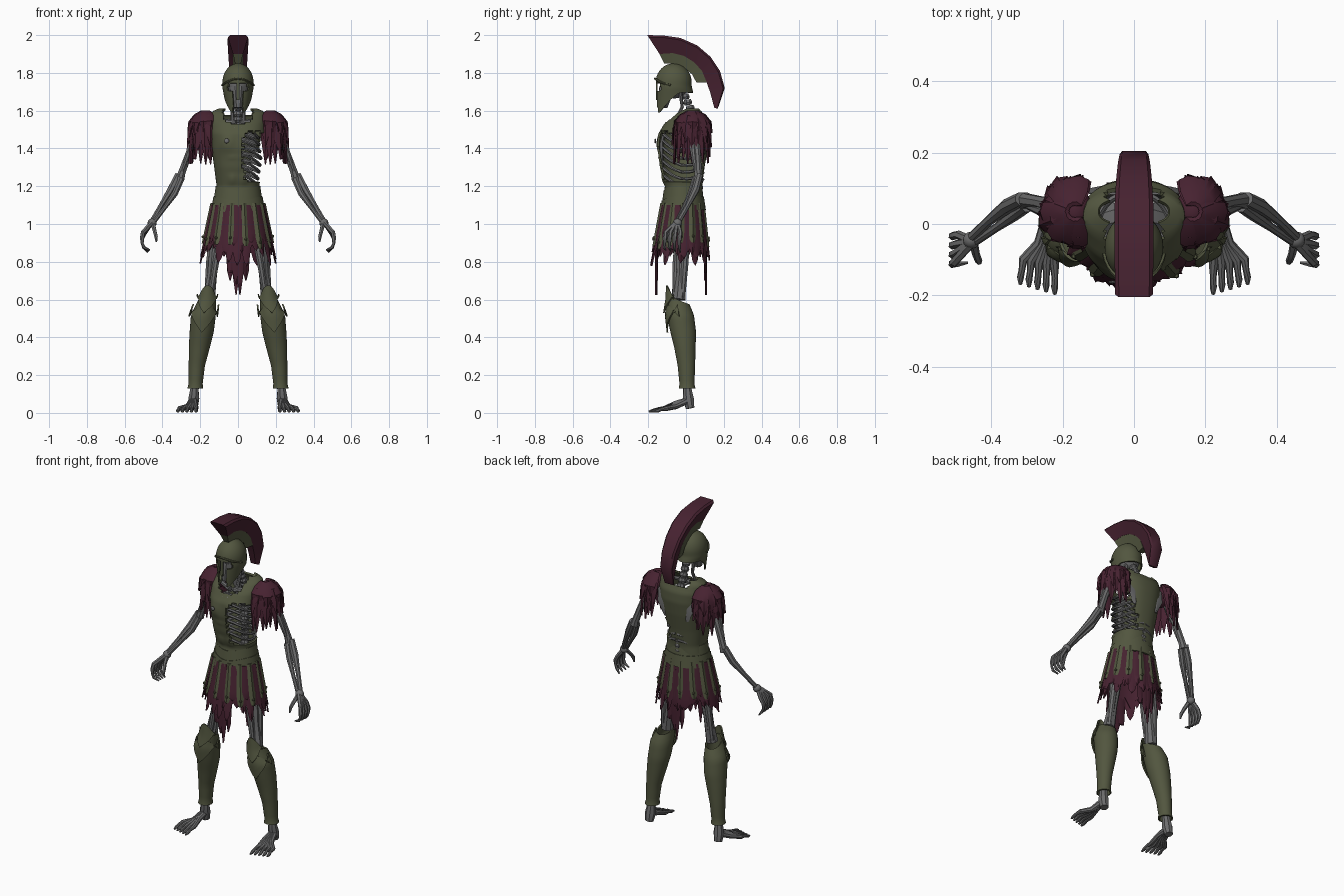
import bpy, bmesh, math, random
from mathutils import Vector as V

random.seed(4)
R = random.uniform
TAU = 2 * math.pi


def material(name, col):
    m = bpy.data.materials.new(name)
    m.diffuse_color = (*col, 1)
    return m


BRONZE = material("aged_bronze", (0.085, 0.093, 0.050))
CLOTH = material("burgundy_cloth", (0.062, 0.016, 0.030))
BONE = material("grey_bone", (0.150, 0.150, 0.152))


def finish(bm, name, mat, solid=0, mirror=False, angle=35):
    """Turn a bmesh into an object, with optional thickness and mirroring."""
    if not solid:
        bmesh.ops.recalc_face_normals(bm, faces=bm.faces)
    me = bpy.data.meshes.new(name)
    bm.to_mesh(me)
    bm.free()
    ob = bpy.data.objects.new(name, me)
    bpy.context.collection.objects.link(ob)
    me.materials.append(mat)
    bpy.ops.object.select_all(action='DESELECT')
    ob.select_set(True)
    bpy.context.view_layer.objects.active = ob
    if solid:
        s = ob.modifiers.new("thickness", 'SOLIDIFY')
        s.thickness, s.offset = solid, -1
        bpy.ops.object.modifier_apply(modifier=s.name)
    bpy.ops.object.shade_smooth_by_angle(angle=math.radians(angle))
    if mirror:
        ob.modifiers.new("mirror", 'MIRROR').use_mirror_merge = False
    return ob


def table(rows, z):
    """Linear interpolation in rows sorted by their first value."""
    if z <= rows[0][0]:
        return rows[0][1:]
    for a, b in zip(rows, rows[1:]):
        if z <= b[0]:
            t = (z - a[0]) / (b[0] - a[0])
            return [p + (q - p) * t for p, q in zip(a[1:], b[1:])]
    return rows[-1][1:]


def shell(bm, f, nu, nv, keep=None, a0=0, a1=TAU):
    """Sheet f(angle, t): angle 0 faces the front, t runs upwards."""
    closed = a1 - a0 > 6.28
    cols = nu if closed else nu + 1
    g = [[bm.verts.new(f(a0 + (a1 - a0) * i / nu, j / nv)) for j in range(nv + 1)] for i in range(cols)]
    for i in range(nu):
        p, q = g[i], g[(i + 1) % cols]
        for j in range(nv):
            quad = (p[j], q[j], q[j + 1], p[j + 1])
            if keep is None or keep(sum((v.co for v in quad), V()) / 4):
                bm.faces.new(quad)
    bmesh.ops.delete(bm, geom=[v for v in bm.verts if not v.link_faces], context='VERTS')


def skin(bm, rings):
    rings = [[bm.verts.new(c) for c in r] for r in rings]
    n = len(rings[0])
    for a, b in zip(rings, rings[1:]):
        for i in range(n):
            bm.faces.new((a[i], a[(i + 1) % n], b[(i + 1) % n], b[i]))
    bm.faces.new(rings[0])
    bm.faces.new(rings[-1])


def tube(bm, pts, n=8):
    """Bone through points (x, y, z, radius)."""
    P = [V(p[:3]) for p in pts]
    rings = []
    for i, c in enumerate(P):
        t = (P[min(i + 1, len(P) - 1)] - P[max(i - 1, 0)]).normalized()
        u = t.cross(V((0.31, 0.9, 0.2))).normalized()
        w = t.cross(u)
        rings.append([c + (u * math.cos(TAU * k / n) + w * math.sin(TAU * k / n)) * pts[i][3] for k in range(n)])
    skin(bm, rings)


def strip(bm, pts, widths, side, out, th=0.008):
    """Hanging strap through points, with half widths."""
    s, o = V(side) , V(out) * th
    skin(bm, [[V(p) - s * w, V(p) + o, V(p) + s * w, V(p) - o * 0.5] for p, w in zip(pts, widths)])


def ball(bm, c, r, sc=(1, 1, 1), n=12):
    v = bmesh.ops.create_uvsphere(bm, u_segments=n, v_segments=n * 2 // 3, radius=r)["verts"]
    for p in v:
        p.co = V(c) + V(a * b for a, b in zip(p.co, sc))


# helmet: dome with pointed cheek guards and a cut face opening
def helmet_pt(a, t):
    front = max(0, min(1, (math.cos(a) + 0.35) / 1.15))
    low = 1.695 - 0.105 * front ** 1.3
    z = low + (1.85 - low) * (1 - (1 - t) ** 1.6)
    k = math.sqrt(max(0.0004, 1 - ((z - 1.75) / 0.1003) ** 2)) if z > 1.75 else 1
    rx = 0.082 * k * (1 - max(0, 1.72 - z) * 2.2)
    flare = max(0, 1.73 - z) * 0.25 * max(0, -math.cos(a))
    return V((rx * math.sin(a), -0.065 - (0.095 * k + flare) * math.cos(a), z))


def helmet_keep(c):
    x = abs(c.x)
    eye = 0.011 < x < 0.055 and 1.705 < c.z < 1.745
    mouth = x < 0.027 and c.z < 1.71 and not (x < 0.010 and c.z > 1.655)
    return c.y > -0.08 or not (eye or mouth)


bm = bmesh.new()
shell(bm, helmet_pt, 64, 30, helmet_keep)
finish(bm, "helmet", BRONZE, 0.008)

# brow ridge
bm = bmesh.new()
tube(bm, [(0.085 * math.sin(a), -0.065 - 0.099 * math.cos(a), 1.752 + 0.018 * math.cos(a * 2), 0.006)
          for a in [i * 0.2 - 1.4 for i in range(15)]], 6)
finish(bm, "helmet_brow", BRONZE)

# crest plume and its holder: (outer y, z, inner y, z, half width)
arc = [(-0.205, 2.0, -0.14, 1.90, 0.053), (-0.12, 1.998, -0.07, 1.905, 0.054), (-0.03, 1.985, -0.01, 1.89, 0.055),
       (0.06, 1.945, 0.045, 1.855, 0.054), (0.13, 1.885, 0.085, 1.81, 0.050), (0.18, 1.81, 0.11, 1.75, 0.045),
       (0.205, 1.72, 0.13, 1.69, 0.040), (0.168, 1.61, 0.15, 1.615, 0.030)]
bm = bmesh.new()
rings, hold = [], []
for oy, oz, iy, iz, w in arc:
    o, i = V((0, oy, oz)), V((0, iy, iz))
    m, X = o.lerp(i, 0.12), V((w, 0, 0))
    rings.append([i - X * 0.5, m - X, o - X * 0.8, o + X * 0.8, m + X, i + X * 0.5])
    d = (V((0, -0.065, 1.75)) - i).normalized() * 0.055
    X = V((0.026, 0, 0))
    hold.append([i - X, i + d - X * 0.6, i + d + X * 0.6, i + X])
skin(bm, rings)
finish(bm, "crest_plume", CLOTH)
bm = bmesh.new()
skin(bm, hold[:6])
finish(bm, "crest_holder", BRONZE)

# skull, jaw, neck and spine
bm = bmesh.new()
ball(bm, (0, -0.06, 1.745), 0.07, (0.95, 1.12, 1.15), 16)
tube(bm, [(0, -0.10, 1.72, 0.045), (0, -0.115, 1.66, 0.034), (0, -0.12, 1.615, 0.022)])
finish(bm, "skull", BONE)
bm = bmesh.new()
for k in range(20):
    z = 1.12 + k * 0.03
    y = 0.07 - max(0, z - 1.5) * 0.45
    tube(bm, [(0, y, z, 0.019), (0, y - 0.002, z + 0.013, 0.025), (0, y - 0.004, z + 0.029, 0.019)])
for s in (-1, 1):
    tube(bm, [(s * 0.035, -0.03, 1.70, 0.011), (s * 0.03, -0.02, 1.62, 0.009), (s * 0.03, -0.06, 1.53, 0.012)])
finish(bm, "spine", BONE)

# rib cage, breastbone and collar bones
bm = bmesh.new()
for k in range(8):
    z, rx = 1.50 - k * 0.036, 0.122 - abs(k - 3) * 0.005
    tube(bm, [(rx * math.sin(a), -0.015 - 0.105 * math.cos(a), z - 0.045 * math.sin(a) ** 2 + 0.012 * math.cos(a),
               0.0085) for a in [0.12 + i * 0.27 for i in range(12)]], 6)
tube(bm, [(0.012, -0.06, 1.535, 0.016), (0.10, -0.03, 1.55, 0.011), (0.17, 0.03, 1.545, 0.016)])
strip(bm, [(0.08, 0.085, 1.53), (0.085, 0.1, 1.45), (0.075, 0.095, 1.37)], [0.05, 0.04, 0.01], (1, 0, 0), (0, 1, 0))
finish(bm, "ribs", BONE, mirror=True)
bm = bmesh.new()
strip(bm, [(0, -0.10, 1.53), (0, -0.125, 1.43), (0, -0.125, 1.30)], [0.028, 0.018, 0.012], (1, 0, 0), (0, -1, 0), 0.012)
finish(bm, "breastbone", BONE)

# cuirass, broken open on one side: (z, half width, front y, back y)
body = [(1.14, 0.122, -0.118, 0.085), (1.20, 0.113, -0.112, 0.085), (1.30, 0.126, -0.138, 0.098),
        (1.40, 0.140, -0.150, 0.116), (1.48, 0.148, -0.145, 0.126), (1.54, 0.150, -0.110, 0.122),
        (1.595, 0.140, -0.045, 0.095), (1.612, 0.100, -0.005, 0.075)]


def cuirass_pt(a, t):
    z = 1.14 + 0.472 * t
    rx, yf, yb = table(body, z)
    s, c = math.sin(a), math.cos(a)
    p = V((rx * math.copysign(abs(s) ** 0.85, s), (yf + yb) / 2 - (yb - yf) / 2 * math.copysign(abs(c) ** 0.85, c), z))
    if c > 0:  # chest and belly muscles
        p.y -= 0.014 * math.exp(-((abs(p.x) - 0.06) / 0.04) ** 2 - ((z - 1.43) / 0.045) ** 2)
        p.y -= 0.008 * math.exp(-((abs(p.x) - 0.03) / 0.022) ** 2) * max(0, math.sin((z - 1.2) * 45)) * (z < 1.36)
    return p


def cuirass_keep(c):
    x, y, z = c
    n = 0.009 * math.sin(z * 95) + 0.006 * math.sin(z * 210 + 1)
    neck = abs(x) < 0.08 and z > (1.525 + 6 * x * x if y < 0.03 else 1.575)
    arm = abs(x) > 0.11 and 1.40 < z < 1.56 and abs(y - 0.02) < 0.055
    front = y <= 0 and x > 0.022 + n + max(0, 1.28 - z) * 0.6 and 1.225 < z < 1.49 + 0.008 * math.sin(x * 130)
    back = y > 0 and x > 0.05 + n + max(0, z - 1.30) * 0.45 and 1.22 < z < 1.44
    return not (neck or arm or front or back)


bm = bmesh.new()
shell(bm, cuirass_pt, 64, 40, cuirass_keep)
finish(bm, "cuirass", BRONZE, 0.012)
bm = bmesh.new()
ball(bm, (-0.06, -0.163, 1.44), 0.013, (1, 0.35, 1))
finish(bm, "chest_stud", BONE)

# waist belt in two flared bands
bm = bmesh.new()
for z0, z1, r0, r1 in ((1.125, 1.20, 0.129, 0.118), (1.075, 1.145, 0.142, 0.130)):
    def belt_pt(a, t):
        r = r0 + (r1 - r0) * t
        dip = 0.022 * math.cos(a) ** 4 * (math.cos(a) > 0)
        return V((r * math.sin(a), -0.017 - r * 0.86 * math.cos(a), z0 + (z1 - z0) * t - dip))
    shell(bm, belt_pt, 48, 3)
finish(bm, "belt", BRONZE, 0.010)


# skirt: ragged cloth, bronze-coloured straps with studs, long torn panels
def skirt_pt(a, z, off=0):
    t = (1.12 - z) / 0.30
    rx, ry = 0.125 + 0.065 * t + off, 0.100 + 0.045 * t + off
    return V((rx * math.sin(a), -0.018 - 0.012 * t - ry * math.cos(a), z))


def hang(bm, a, z0, z1, w, off, th, tip=0.1):
    zs = [z0 + (z1 - z0) * k for k in (0, 0.35, 0.75, 0.92, 1)]
    strip(bm, [skirt_pt(a, z, off) for z in zs], [w * 0.7, w * 0.9, w, w * (0.6 + tip * 0.4), w * tip],
          (math.cos(a), math.sin(a), 0), (math.sin(a), -math.cos(a), 0), th)


bm = bmesh.new()
shell(bm, lambda a, t: skirt_pt(a, 0.89 + 0.22 * t + 0.03 * math.sin(a * 14) * (1 - t)), 56, 4)
finish(bm, "skirt_lining", CLOTH, 0.006)
bm = bmesh.new()
for layer in range(2):
    for k in range(24):
        a = TAU * (k + layer * 0.5 + R(-0.15, 0.15)) / 24
        hang(bm, a, 1.10, R(0.77, 0.88) + layer * 0.03, R(0.020, 0.030), 0.002 + 0.006 * layer, 0.006, 0.05)
for a0 in (0, math.pi):
    for da, z, w in ((-0.22, 0.74, 0.026), (-0.05, 0.68, 0.034), (0.06, 0.625, 0.030), (0.25, 0.70, 0.022)):
        zs = (1.05, 0.92, 0.85, 0.75, z)
        pts = [skirt_pt(a0 + da, max(q, 0.92), 0) for q in zs]
        for p, q in zip(pts, zs):
            p.z = min(q, max(q, z + 0.02)) if q != z else z
        strip(bm, pts[:3] + pts[3 if z < 0.74 else 4:], [w, w, w, w * 0.7, 0.003][:5 if z < 0.74 else 4],
              (1, 0, 0), (0, -1 if a0 == 0 else 1, 0), 0.008)
finish(bm, "skirt_rags", CLOTH)
bm = bmesh.new()
for k in range(14):
    a = TAU * (k + 0.5) / 14
    z = 0.885 + R(-0.02, 0.02)
    hang(bm, a, 1.11, z, 0.021, 0.010, 0.009, 0.5)
    ball(bm, skirt_pt(a, z + 0.035, 0.019), 0.008, n=8)
finish(bm, "skirt_straps", BRONZE)

# ragged shoulder capes in overlapping layers
bm = bmesh.new()
c = V((0.165, 0.035, 1.565))
ball(bm, c + V((0, 0, -0.035)), 0.062, (0.85, 1.05, 1.0))
for layer, (n, reach, drop) in enumerate(((13, 0.085, 0.22), (11, 0.095, 0.15), (9, 0.088, 0.09))):
    for k in range(n):
        a = -1.75 + 3.5 * (k + R(-0.2, 0.2)) / (n - 1)
        d, r, h = V((math.cos(a), math.sin(a), 0)), reach * R(0.9, 1.1), drop * R(0.75, 1.15)
        up = 0.006 * layer
        strip(bm, [c + d * 0.02 + V((0, 0, 0.022 + up)), c + d * r * 0.65 + V((0, 0, up)),
                   c + d * r * 0.98 + V((0, 0, up - h * 0.45)), c + d * r * 1.04 + V((0, 0, -h))],
              [0.016, 0.027, 0.026, 0.003], (-d.y, d.x, 0), d + V((0, 0, 0.4)), 0.008)
finish(bm, "shoulder_rags", CLOTH, mirror=True)

# arm bones
bm = bmesh.new()
ball(bm, (0.18, 0.04, 1.535), 0.033)
tube(bm, [(0.18, 0.04, 1.54, 0.026), (0.225, 0.05, 1.45, 0.024), (0.265, 0.06, 1.36, 0.019), (0.298, 0.065, 1.27, 0.021),
          (0.308, 0.065, 1.235, 0.025)])
tube(bm, [(0.20, 0.03, 1.50, 0.014), (0.25, 0.035, 1.41, 0.018), (0.295, 0.05, 1.28, 0.010)])
tube(bm, [(0.315, 0.07, 1.26, 0.020), (0.355, 0.05, 1.18, 0.021), (0.405, 0.01, 1.10, 0.014), (0.452, -0.035, 1.02, 0.014)])
tube(bm, [(0.300, 0.05, 1.24, 0.018), (0.335, 0.025, 1.16, 0.017), (0.385, -0.01, 1.09, 0.012), (0.445, -0.05, 1.01, 0.012)])
ball(bm, (0.455, -0.045, 1.005), 0.024)
finish(bm, "arms", BONE, mirror=True)

# clawed hands
bm = bmesh.new()
for i in range(4):
    y = -0.03 - 0.026 * i
    tube(bm, [(0.458, -0.045 - 0.004 * i, 1.005, 0.013), (0.492 + 0.004 * i, y, 0.955, 0.012), (0.508, y - 0.004, 0.925, 0.012),
              (0.507, y - 0.006, 0.895, 0.008), (0.498, y - 0.005, 0.875, 0.009), (0.478 - 0.004 * i, y, 0.850 + 0.004 * i, 0.004)], 6)
tube(bm, [(0.45, -0.05, 1.0, 0.013), (0.442, -0.085, 0.965, 0.011), (0.434, -0.105, 0.935, 0.010), (0.432, -0.11, 0.905, 0.004)], 6)
finish(bm, "hands", BONE, mirror=True)

# thigh bones and hips
bm = bmesh.new()
tube(bm, [(0, 0.03, 1.08, 0.045), (0.07, 0.01, 1.05, 0.045), (0.11, -0.01, 1.0, 0.04)])
tube(bm, [(0.105, -0.015, 1.02, 0.036), (0.12, -0.02, 0.88, 0.034), (0.135, -0.025, 0.74, 0.026), (0.155, -0.035, 0.60, 0.035)])
tube(bm, [(0.125, 0.0, 0.98, 0.024), (0.150, -0.005, 0.80, 0.020), (0.165, -0.02, 0.60, 0.016)])
tube(bm, [(0.09, -0.04, 0.95, 0.020), (0.12, -0.055, 0.78, 0.018), (0.145, -0.06, 0.62, 0.014)])
finish(bm, "thighs", BONE, mirror=True)

# greaves with pointed overlapping plates: (z, centre x, centre y, half width, half depth)
leg = [(0.13, 0.226, 0.006, 0.036, 0.038), (0.25, 0.218, 0.002, 0.043, 0.046), (0.35, 0.204, -0.006, 0.056, 0.057),
       (0.43, 0.192, -0.015, 0.064, 0.068), (0.52, 0.183, -0.030, 0.066, 0.072), (0.60, 0.163, -0.045, 0.046, 0.052),
       (0.67, 0.160, -0.055, 0.038, 0.046)]


def leg_pt(a, z, off=0):
    cx, cy, rx, ry = table(leg, z)
    return V((cx + (rx + off) * math.sin(a), cy - (ry + off) * math.cos(a), z))


bm = bmesh.new()
shell(bm, lambda a, t: leg_pt(a, 0.13 + (0.47 + 0.025 * math.cos(a)) * t, 0.006 * (t < 0.05)), 28, 20)
for top, low, tip, spread in ((0.675, 0.58, 0.10, 1.3), (0.58, 0.50, 0.15, 1.5)):
    def plate_pt(a, t):
        k = abs(a) / spread
        z0, z1 = low - tip * (1 - k) + tip * 0.5, top - 0.07 * k * k
        return leg_pt(a, z0 + (z1 - z0) * t, 0.004 + 0.016 * (1 - t) * (1 - k * 0.6))
    shell(bm, plate_pt, 14, 6, None, -spread, spread)
finish(bm, "greaves", BRONZE, 0.008, mirror=True)

# ankles, heels and splayed toes
bm = bmesh.new()
tube(bm, [(0.220, 0.005, 0.22, 0.022), (0.231, 0.008, 0.12, 0.024), (0.234, 0.012, 0.075, 0.031), (0.236, 0.022, 0.024, 0.024)])
for i in range(5):
    x, y = 0.222 + 0.020 * i, -0.185 + 0.007 * i
    tube(bm, [(0.232 + 0.003 * i, 0.008, 0.065, 0.018), (0.226 + 0.010 * i, -0.055, 0.050 - 0.004 * i, 0.015),
              (x + 0.002 * i, -0.115 + 0.004 * i, 0.024, 0.013), (x + 0.003 * i, -0.15 + 0.005 * i, 0.020, 0.009),
              (x + 0.004 * i, y + 0.007, 0.011, 0.010), (x + 0.004 * i, y - 0.012, 0.006, 0.005)])
finish(bm, "feet", BONE, mirror=True)
